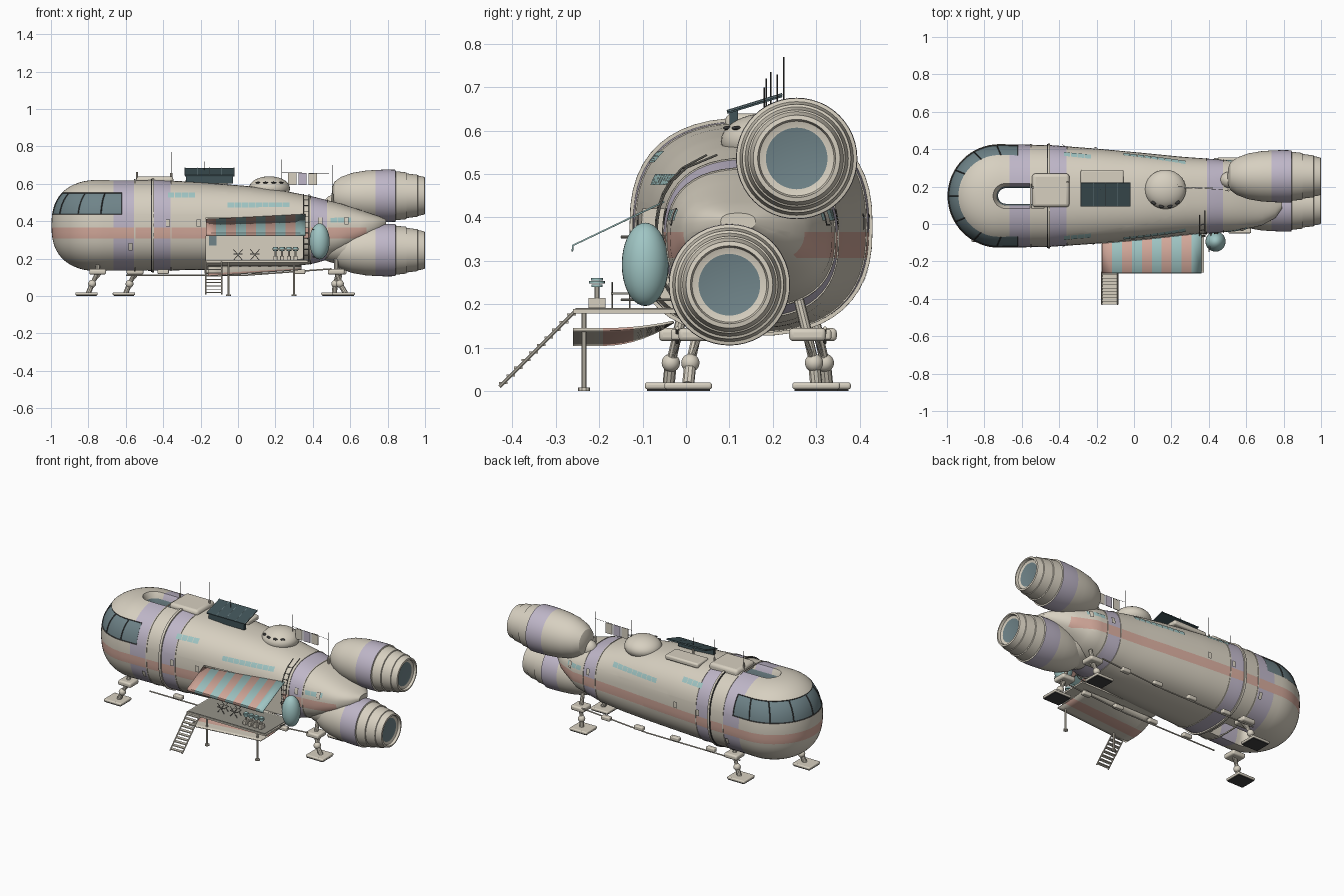
import bpy, bmesh
from math import sin, cos, pi, radians, atan2, copysign
from mathutils import Vector

if "Cube" in bpy.data.objects:
    bpy.data.objects.remove(bpy.data.objects["Cube"])
COLORS = {"cream": (.68, .63, .53), "lavender": (.52, .47, .58), "pink": (.66, .4, .33), "teal": (.35, .56, .55),
          "glass": (.16, .23, .25), "dark": (.05, .05, .05), "solar": (.05, .085, .095), "grating": (.3, .29, .25)}
MATS, IDX, MADE = {}, {k: i for i, k in enumerate(COLORS)}, []
for key, rgb in COLORS.items():
    m = MATS[key] = bpy.data.materials.new(key)
    m.use_nodes = True
    m.diffuse_color = (*rgb, 1)
    m.node_tree.nodes["Principled BSDF"].inputs["Base Color"].default_value = (*rgb, 1)

def finish(name, bm, color="cream", rule=None):
    """Make an object; rule(centre) gives a colour per face, color None keeps face colours."""
    me = bpy.data.meshes.new(name)
    bmesh.ops.recalc_face_normals(bm, faces=bm.faces)
    for f in bm.faces if rule else ():
        f.material_index = IDX[rule(f.calc_center_median())]
    bm.to_mesh(me)
    for m in (MATS.values() if rule or color is None else [MATS[color]]):
        me.materials.append(m)
    ob = bpy.data.objects.new(name, me)
    bpy.context.collection.objects.link(ob)
    MADE.append(ob)
    return ob

def grid(name, rows, color="cream", rule=None, caps=False, thick=0):
    """Skin a grid of points, welding coincident ones."""
    bm = bmesh.new()
    vs = [[bm.verts.new(p) for p in r] for r in rows]
    for a, b in zip(vs, vs[1:]):
        for i in range(len(a) - 1):
            bm.faces.new((a[i], a[i + 1], b[i + 1], b[i]))
    bmesh.ops.remove_doubles(bm, verts=bm.verts, dist=1e-4)
    if caps:
        bmesh.ops.holes_fill(bm, edges=[e for e in bm.edges if e.is_boundary], sides=0)
    ob = finish(name, bm, color, rule)
    if thick:
        ob.modifiers.new("thick", "SOLIDIFY").thickness = thick
    return ob

def box(name, c, s, color="cream", bevel=0, rot=0):
    bm = bmesh.new()
    bmesh.ops.create_cube(bm, size=1)
    bmesh.ops.scale(bm, vec=s, verts=bm.verts)
    ob = finish(name, bm, color)
    ob.location, ob.rotation_euler.x = c, rot
    if bevel:
        mod = ob.modifiers.new("round", "BEVEL")
        mod.width, mod.segments = bevel, 3
    return ob

def rod(name, p, q, r, color="cream", n=10):
    p, q, bm = Vector(p), Vector(q), bmesh.new()
    bmesh.ops.create_cone(bm, cap_ends=True, segments=n, radius1=r, radius2=r, depth=(q - p).length)
    ob = finish(name, bm, color)
    ob.location, ob.rotation_euler = (p + q) / 2, (q - p).to_track_quat('Z', 'Y').to_euler()

def ball(name, c, s, color="cream"):
    bm = bmesh.new()
    bmesh.ops.create_uvsphere(bm, u_segments=32, v_segments=18, radius=1)
    ob = finish(name, bm, color)
    ob.location, ob.scale = c, s

# Hull stations: x, centre y, half width, top, bottom; N is the squareness of the section
STATIONS = [(-.72, .15, .277, .622, .132), (-.45, .15, .272, .622, .135), (-.2, .149, .254, .608, .14),
            (.05, .148, .232, .588, .145), (.25, .148, .212, .562, .153), (.4, .149, .2, .532, .172),
            (.55, .15, .187, .494, .215), (.68, .135, .145, .452, .285), (.76, .12, .085, .425, .34),
            (.79, .12, .04, .41, .37)]
N = 2.5

def station(x):
    a, b = next((p for p in zip(STATIONS, STATIONS[1:]) if x <= p[1][0]), STATIONS[-2:])
    t = min(1, max(0, (x - a[0]) / (b[0] - a[0])))
    return [p + (q - p) * t for p, q in zip(a[1:], b[1:])]

def section(x, heading, a, off=0):
    """Point on the hull skin; a runs from crown to keel."""
    yc, w, top, bot = station(x)
    r = (w + off) * abs(sin(a)) ** (2 / N)
    z = (top + bot) / 2 + ((top - bot) / 2 + off) * copysign(abs(cos(a)) ** (2 / N), cos(a))
    return Vector((x + r * cos(heading), yc + r * sin(heading), z))

def skin(x, z, side, off=.004):
    yc, w, top, bot = station(x)
    h = (top - bot) / 2
    u = (z - (top + bot) / 2) / h
    k = max(0, 1 - abs(u) ** N) ** (1 / N)
    n = Vector((0, side * k ** (N - 1) / w, copysign(abs(u) ** (N - 1), u) / h)).normalized()
    return Vector((x, yc + side * w * k, z)) + n * off

# Hull: side run, half-turn nose, other side run
run = [-.72 + 1.51 * i / 44 for i in range(45)]
rows = [(x, -pi / 2) for x in reversed(run)] + [(-.72, -pi / 2 - pi * i / 32) for i in range(1, 32)]
rows += [(x, pi / 2) for x in run]
hull = grid("hull", [[section(x, h, pi * j / 32) for j in range(33)] for x, h in rows], caps=True)

# Cutters: flared slot through the nose and the open bay
slot = []
for z, r in [(.06, .1), (.135, .068), (.17, .05), (.22, .042), (.53, .042), (.585, .05), (.62, .068), (.7, .1)]:
    arc = [Vector((-.685 - r * sin(pi * i / 16), .15 + r * cos(pi * i / 16), z)) for i in range(17)]
    slot.append(arc + [Vector((-.48, .15 - r, z)), Vector((-.48, .15 + r, z)), arc[0]])
cutters = [grid("slot_cutter", slot, caps=True), box("bay_cutter", (.09, -.1, .305), (.52, .22, .23))]
for c in cutters:
    c.hide_render = True
    c.data.materials.clear()
    mod = hull.modifiers.new("cut", "BOOLEAN")
    mod.object, mod.operation, mod.solver = c, "DIFFERENCE", "EXACT"
bpy.context.view_layer.update()
bm = bmesh.new()
bm.from_mesh(bpy.data.meshes.new_from_object(hull.evaluated_get(bpy.context.evaluated_depsgraph_get())))
for ob in cutters + [hull]:
    MADE.remove(ob)
    bpy.data.objects.remove(ob)
BANDS = [(-.665, -.55), (-.455, -.36), (.385, .475)]

def slice_mesh(faces, co, no):
    geom = set(faces) | {e for f in faces for e in f.edges} | {v for f in faces for v in f.verts}
    bmesh.ops.bisect_plane(bm, geom=list(geom), plane_co=co, plane_no=no, dist=1e-5)

def hull_paint(c):
    if -.172 < c.x < .352 and c.y < .012 and .188 < c.z < .422 and c.y > skin(c.x, c.z, -1, 0).y + .003:
        return "cream"
    if -.8 < c.x < -.48 and abs(c.y - .15) < .06 and .436 < c.z < .585:
        return "glass"
    if .307 < c.z < .366 and c.x < .68:
        return "pink"
    return "lavender" if any(a < c.x < b for a, b in BANDS) else "cream"

def window_faces():
    centres = [(f, f.calc_center_median()) for f in bm.faces]
    return [f for f, c in centres if .436 < c.z < .554 and c.x < -.62 and (abs(c.y - .15) > .12 or c.x < -.82)]

for x in [v for b in BANDS for v in b] + [-.62]:
    slice_mesh(bm.faces[:], (x, 0, 0), (1, 0, 0))
for z in (.307, .366, .436, .554):
    slice_mesh(bm.faces[:], (0, 0, z), (0, 0, 1))
for f in bm.faces:
    f.material_index = IDX[hull_paint(f.calc_center_median())]
# Wraparound cockpit glazing: eight framed panes
for t in [-pi / 2 + pi * i / 8 for i in range(1, 8)]:
    slice_mesh(window_faces(), (-.62, .15, 0), (sin(t), cos(t), 0))
panes = {}
for f in window_faces():
    c = f.calc_center_median()
    panes.setdefault(int((atan2(c.y - .15, -.62 - c.x) + pi / 2) / (pi / 8)), []).append(f)
for faces in panes.values():
    for f in faces:
        f.material_index = IDX["glass"]
    for f in bmesh.ops.inset_region(bm, faces=faces, thickness=.003, depth=-.004, use_even_offset=True)["faces"]:
        f.material_index = IDX["dark"]
hull = finish("hull", bm, None)

# Raised hoops around the hull
for x, wide, off, col in [(-.46, .012, .008, "cream"), (-.464, .004, .006, "dark"), (-.555, .006, .003, "cream"),
                          (-.36, .005, .003, "cream"), (.385, .005, .003, "cream"), (.475, .005, .003, "cream")]:
    prof = [(x, -.004), (x, off), (x + wide, off), (x + wide, -.004)]
    grid("hull_hoop", [[section(px, copysign(pi / 2, j - 24.5), pi * j / 24, o) for j in range(49)]
                       for px, o in prof], col)

# Window strips, ports and lower rails on both sides
def patch(name, x, z, w, h, side, col, off=.004):
    grid(name, [[skin(x + w * i / 3, z + h * j / 3, side, off) for i in range(4)] for j in range(4)], col)

for side in (-1, 1):
    for x, count, z in [(-.375, 4, .525), (-.055, 9, .473), (.495, 3, .392)]:
        for i in range(count):
            patch("strip_window", x + i * .037, z, .034, .025, side, "teal")
    for x, z in [(-.375, .39), (-.21, .39), (.58, .4), (.44, .4), (-.575, .265)]:
        patch("port_frame", x - .011, z - .019, .022, .038, side, "dark", .005)
        patch("port_glass", x - .009, z - .017, .018, .034, side, "cream", .007)
    y = .15 + side * .17
    rod("side_rail", (-.6, y, .112), (.05, y, .112), .004)
    rod("side_rail", (.05, y, .112), (.5, y, .145), .004)
    for x in (-.4, -.15, .1, .33):
        box("rail_clamp", (x, y, .13), (.06, .03, .025), bevel=.006)

# Engines
PROFILE = [(.5, 0), (.504, .045), (.515, .074), (.55, .1), (.61, .122), (.68, .134), (.735, .138), (.79, .14),
           (.842, .139), (.844, .131), (.9, .125), (.902, .119), (.96, .112), (.962, .108), (.998, .1),
           (1, .09), (.985, .086), (.98, .071), (.98, 0)]
for name, y, z in (("upper", .255, .536), ("lower", .1, .245)):
    grid(name + "_engine", [[(x, y + r * cos(pi * i / 24), z + r * sin(pi * i / 24)) for i in range(49)]
                            for x, r in PROFILE],
         rule=lambda c: "glass" if c.x > .979 and (c.yz - Vector((y, z))).length < .06
         else "lavender" if .735 < c.x < .8425 else "cream")
ball("engine_pylon", (.51, .235, .49), (.05, .045, .05))
ball("lower_fairing", (.57, .11, .27), (.17, .12, .1))

# Landing legs
for x, y, lean, s in [(-.81, -.04, .06, -1), (-.61, .325, .06, 1), (.565, .005, -.04, -1), (.505, .3, .03, 1)]:
    knee, top = (x + lean / 2, y - s * .005, .065), (x + lean, y - s * .02, .13)
    box("foot_pad", (x, y, .012), (.12, .11, .016), bevel=.006)
    box("foot_sole", (x, y, .002), (.11, .1, .004), "dark")
    ball("knee_joint", knee, (.021, .021, .021))
    rod("lower_strut", (x + .01, y, .015), knee, .014)
    rod("upper_strut", knee, top, .011)
    rod("brace_strut", knee, (x + lean + .03, y - s * .03, .135), .005)
    box("leg_mount", top, (.09, .085, .03), bevel=.01)
    rod("mount_post", top, (x + lean, y - s * .04, .21), .012)

# Deck with stairs and posts
box("deck", (.1, -.13, .184), (.55, .26, .01))
box("deck_grating", (.1, -.135, .19), (.53, .24, .004), "grating")
for x in (-.05, .3):
    rod("deck_post", (x, -.235, 0), (x, -.235, .185), .006)
    rod("post_foot", (x, -.235, 0), (x, -.235, .008), .014)
for x in (-.172, -.088):
    rod("stair_rail", (x, -.255, .185), (x, -.43, .01), .004)
for t in [.05 + i / 10 for i in range(10)]:
    box("stair_tread", (-.13, -.255 - .175 * t, .185 - .175 * t), (.08, .02, .005))

# Striped awning and fold-down curved bay door
xs = [-.17 + .053 * i for i in range(11)]
heads = [skin(x, .425, -1).y for x in xs]
grid("awning", [[(x, y, .337 + (y + .262) * .48) for x, y in zip(xs, heads)]]
     + [[(x, y, z) for x in xs] for y, z in [(-.262, .337), (-.264, .322)]], thick=.004,
     rule=lambda c: ("pink", "teal")[int((c.x + .17) / .053) % 2])
dips = [max(0, 1 - j / 7) ** 2 for j in range(11)]
grid("bay_door", [[(-.16 + .05 * i, -.03 - .023 * j, .11 + .052 * d + .0035 * i * (1 - d)) for i in range(11)]
                  for j, d in enumerate(dips)], thick=.006,
     rule=lambda c: "pink" if -.19 < c.y < -.12 else "cream")

# Bay furnishing
box("bay_window", (-.135, .007, .295), (.04, .006, .05), "glass")
for x in [.2 + .036 * i for i in range(4)]:
    box("stool_base", (x, -.205, .203), (.022, .04, .024), bevel=.003)
    rod("stool_stem", (x, -.205, .215), (x, -.205, .24), .006)
    for z, r in ((.243, .013), (.251, .018), (.258, .014)):
        rod("stool_seat", (x, -.205, z - .003), (x, -.205, z + .003), r, "teal", 16)
for x in (0, .09):
    for y in (-.17, -.13):
        for a in (-.025, .025):
            rod("chair_leg", (x + a, y, .19), (x - a, y, .25), .002, "grating", 6)
    box("chair_seat", (x, -.15, .225), (.05, .045, .004), "grating")

# Water tank and ladder
ball("water_tank", (.436, -.094, .292), (.054, .054, .096), "teal")
for z in (.21, .355):
    rod("tank_bracket", (.4, -.15, z), (.42, 0, z), .003, "grating")
steps = [.2 + .33 * i / 12 for i in range(13)]
for a, b in zip(steps, steps[1:]):
    for x in (.35, .38):
        rod("ladder_rail", skin(x, a, -1, .015), skin(x, b, -1, .015), .0025, "grating")
    rod("ladder_rung", skin(.35, a, -1, .015), skin(.38, a, -1, .015), .002, "grating")

# Roof equipment
box("roof_cabin", (-.445, .18, .615), (.2, .18, .05), bevel=.018)
box("roof_hatch", (-.17, .235, .605), (.23, .11, .03), bevel=.01)
box("solar_panel", (-.152, .158, .662), (.265, .132, .008), "solar", rot=radians(17))
box("solar_stand", (-.152, .11, .625), (.25, .02, .045), "solar")
for x in [-.283 + .0655 * i for i in range(5)]:
    rod("solar_rib", (x, .095, .645), (x, .222, .684), .003, "glass", 6)
ball("roof_dome", (.168, .185, .575), (.11, .105, .065))
for t in [radians(-130 + 27 * i) for i in range(4)]:
    ball("dome_window", (.168 + .094 * cos(t), .185 + .09 * sin(t), .606), (.014, .012, .005), "dark")
ball("roof_vent", (-.11, .25, .598), (.026, .026, .018))
for x, y, top in [(-.54, .195, .735), (-.357, .225, .77), (-.18, .185, .72), (.235, .21, .73), (.505, .18, .7)]:
    base = station(x)[2] - .01
    rod("antenna_base", (x, y, base), (x, y, base + .05), .006)
    rod("antenna", (x, y, base), (x, y, top), .0015, "dark", 6)
rod("washing_line", (.235, .2, .66), (.505, .18, .655), .001, "dark", 6)
for i, col in enumerate(("cream", "lavender", "cream")):
    box("cloth", (.29 + .055 * i, .193, .625), (.045, .004, .065), col)

bpy.ops.object.select_all(action='DESELECT')
for ob in MADE:
    ob.select_set(True)
bpy.context.view_layer.objects.active = hull
bpy.ops.object.shade_smooth_by_angle(angle=radians(32))
